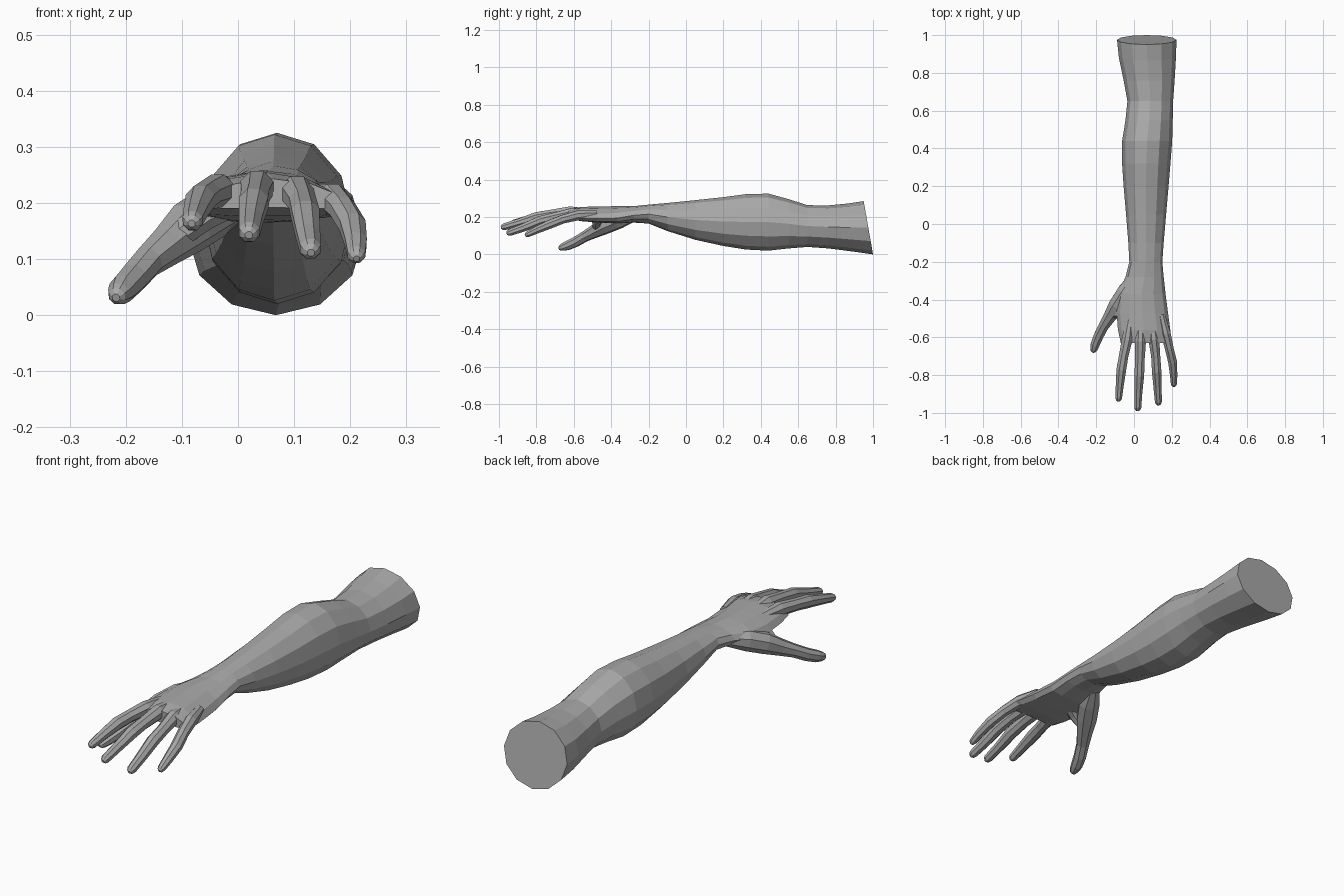
import bpy, bmesh, math
from mathutils import Vector

cube = bpy.data.objects.get("Cube")
if cube:
    bpy.data.objects.remove(cube, do_unlink=True)

skin = bpy.data.materials.new("grey_skin")
skin.use_nodes = True
grey = (0.4, 0.4, 0.4, 1)
skin.diffuse_color = grey
skin.node_tree.nodes["Principled BSDF"].inputs["Base Color"].default_value = grey


def loft(name, rings):
    """Skin a list of equal rings and close both ends."""
    bm = bmesh.new()
    loops = [[bm.verts.new(p) for p in ring] for ring in rings]
    n = len(loops[0])
    for a, b in zip(loops, loops[1:]):
        for i in range(n):
            bm.faces.new((a[i], a[(i + 1) % n], b[(i + 1) % n], b[i]))
    bm.faces.new(loops[0])
    bm.faces.new(loops[-1])
    bmesh.ops.recalc_face_normals(bm, faces=bm.faces)
    mesh = bpy.data.meshes.new(name)
    bm.to_mesh(mesh)
    bm.free()
    mesh.materials.append(skin)
    obj = bpy.data.objects.new(name, mesh)
    bpy.context.collection.objects.link(obj)
    return obj


def section(y, x0, x1, z0, z1, slant=0, arch=0, n=12):
    """Cross-section of the arm; slant leans it, arch bends its sides down."""
    ring = []
    for i in range(n):
        a = math.tau * i / n
        c, s = math.cos(a), math.sin(a)
        z = (z0 + z1) / 2 + s * (z1 - z0) / 2 - arch * c * c
        ring.append((x0 + (x1 - x0) * (1 + c) / 2, y - slant * s, z))
    return ring


def digit(name, path, n=8):
    """Tapered digit through (x, y, z, radius) points, with a rounded tip."""
    pts = [Vector(p[:3]) for p in path]
    radii = [p[3] for p in path]
    end = (pts[-1] - pts[-2]).normalized()
    r = radii[-1]
    pts += [pts[-1] + end * r * 0.65, pts[-1] + end * r]
    radii += [r * 0.75, r * 0.35]
    rings = []
    for i, (p, r) in enumerate(zip(pts, radii)):
        d = (pts[min(i + 1, len(pts) - 1)] - pts[max(i - 1, 0)]).normalized()
        side = d.cross(Vector((0, 0, 1))).normalized()
        up = side.cross(d)
        rings.append([p + r * (side * math.cos(math.tau * (k + 0.5) / n)
                               + up * math.sin(math.tau * (k + 0.5) / n))
                      for k in range(n)])
    return loft(name, rings)


# Upper arm stump, elbow, forearm, wrist and palm as one tapering skin
arm = loft("arm_and_palm", [
    section(0.975, -0.09, 0.225, 0.0, 0.285, 0.025),
    section(0.88, -0.08, 0.222, 0.015, 0.272, 0.015),
    section(0.76, -0.055, 0.215, 0.032, 0.262),
    section(0.65, -0.035, 0.207, 0.04, 0.263),
    section(0.55, -0.045, 0.205, 0.032, 0.295),
    section(0.44, -0.063, 0.202, 0.02, 0.325),
    section(0.32, -0.063, 0.193, 0.026, 0.322),
    section(0.2, -0.055, 0.183, 0.045, 0.306),
    section(0.05, -0.042, 0.17, 0.078, 0.29),
    section(-0.1, -0.03, 0.157, 0.125, 0.275),
    section(-0.2, -0.025, 0.15, 0.165, 0.266),
    section(-0.28, -0.045, 0.157, 0.17, 0.258, 0, 0.005),
    section(-0.37, -0.085, 0.167, 0.165, 0.258, 0, 0.018),
    section(-0.47, -0.092, 0.18, 0.17, 0.256, 0, 0.022),
    section(-0.56, -0.085, 0.192, 0.178, 0.254, 0, 0.022),
    section(-0.63, -0.07, 0.195, 0.192, 0.243, 0, 0.02),
])

# Four fingers and the thumb
digits = [
    digit("index_finger", [
        (-0.02, -0.5, 0.222, 0.02), (-0.036, -0.61, 0.222, 0.031),
        (-0.055, -0.7, 0.214, 0.027), (-0.067, -0.77, 0.205, 0.028),
        (-0.075, -0.85, 0.186, 0.023), (-0.081, -0.92, 0.168, 0.019)]),
    digit("middle_finger", [
        (0.035, -0.5, 0.225, 0.02), (0.034, -0.62, 0.227, 0.032),
        (0.031, -0.72, 0.214, 0.027), (0.028, -0.8, 0.2, 0.028),
        (0.023, -0.89, 0.171, 0.023), (0.02, -0.97, 0.148, 0.02)]),
    digit("ring_finger", [
        (0.095, -0.5, 0.222, 0.02), (0.105, -0.61, 0.219, 0.031),
        (0.115, -0.7, 0.2, 0.026), (0.12, -0.78, 0.18, 0.027),
        (0.125, -0.87, 0.143, 0.023), (0.129, -0.94, 0.118, 0.02)]),
    digit("little_finger", [
        (0.145, -0.48, 0.215, 0.02), (0.168, -0.58, 0.208, 0.028),
        (0.187, -0.66, 0.188, 0.025), (0.204, -0.73, 0.16, 0.025),
        (0.21, -0.8, 0.13, 0.021), (0.211, -0.845, 0.108, 0.017)]),
    digit("thumb", [
        (0.0, -0.28, 0.205, 0.03), (-0.045, -0.36, 0.184, 0.048),
        (-0.09, -0.43, 0.155, 0.047), (-0.128, -0.49, 0.122, 0.036),
        (-0.16, -0.54, 0.096, 0.029), (-0.186, -0.59, 0.067, 0.028),
        (-0.205, -0.635, 0.047, 0.026), (-0.212, -0.66, 0.038, 0.021)]),
]

# Web of skin between thumb and palm
digits.append(digit("thumb_web", [
    (-0.01, -0.46, 0.2, 0.025), (-0.06, -0.475, 0.18, 0.03),
    (-0.105, -0.475, 0.142, 0.024)]))

# Merge everything into one continuous surface
for part in digits:
    mod = arm.modifiers.new("join_" + part.name, "BOOLEAN")
    mod.operation = "UNION"
    mod.solver = "EXACT"
    mod.object = part
bpy.context.view_layer.update()
graph = bpy.context.evaluated_depsgraph_get()
joined = bpy.data.meshes.new_from_object(arm.evaluated_get(graph))
arm.modifiers.clear()
arm.data = joined
arm.name = "arm_and_hand"
for part in digits:
    bpy.data.objects.remove(part, do_unlink=True)
